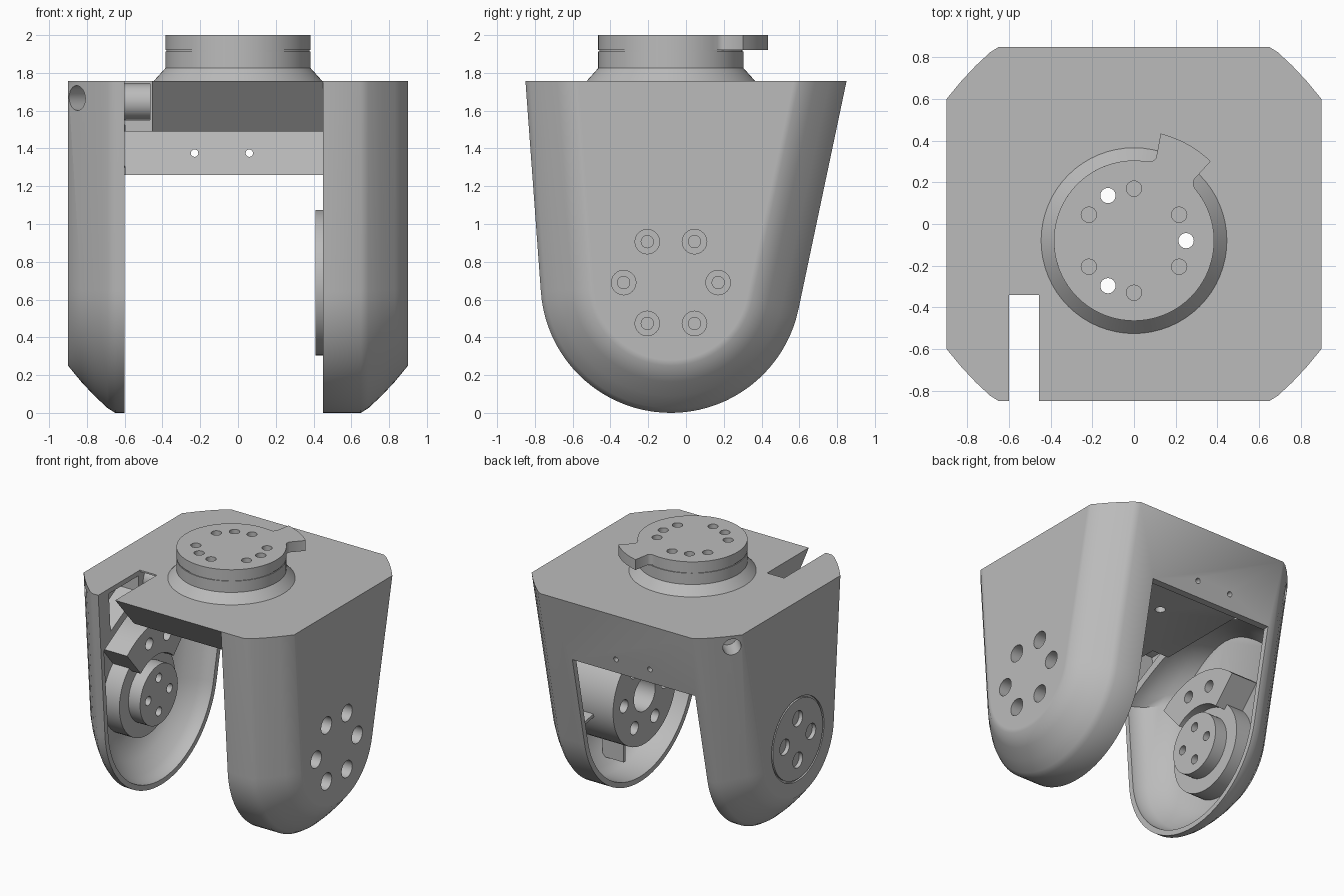
import bpy, bmesh, math
from mathutils import Matrix, Vector

if "Cube" in bpy.data.objects:
    bpy.data.objects.remove(bpy.data.objects["Cube"], do_unlink=True)

grey = bpy.data.materials.new("plain_grey")
grey.use_nodes = True
GREY = (0.5, 0.5, 0.5, 1)
grey.diffuse_color = GREY
grey.node_tree.nodes["Principled BSDF"].inputs["Base Color"].default_value = GREY

HUB_Y, HUB_Z, TOP = -0.08, 0.69, 1.757
parts = []


def make(name, bm, keep=True):
    bmesh.ops.recalc_face_normals(bm, faces=bm.faces)
    mesh = bpy.data.meshes.new(name)
    bm.to_mesh(mesh)
    bm.free()
    ob = bpy.data.objects.new(name, mesh)
    bpy.context.collection.objects.link(ob)
    if keep:
        parts.append(ob)
    else:
        ob.hide_render = True
    return ob


def loft(name, loops, keep=True):
    """Skin closed loops of equal length and cap both ends."""
    bm = bmesh.new()
    rings = [[bm.verts.new(p) for p in loop] for loop in loops]
    n = len(rings[0])
    for a, b in zip(rings, rings[1:]):
        for i in range(n):
            j = (i + 1) % n
            bm.faces.new((a[i], a[j], b[j], b[i]))
    bm.faces.new(rings[0])
    bm.faces.new(rings[-1])
    return make(name, bm, keep)


def prism_x(name, pts, x0, x1, keep=True):
    return loft(name, [[(x, y, z) for y, z in pts] for x in (x0, x1)], keep)


def box(name, lo, hi, keep=True):
    pts = [(lo[1], lo[2]), (hi[1], lo[2]), (hi[1], hi[2]), (lo[1], hi[2])]
    return prism_x(name, pts, lo[0], hi[0], keep)


def rod(name, start, end, r, r2=None, keep=True, n=48):
    a, b = Vector(start), Vector(end)
    turn = (b - a).to_track_quat("Z", "Y").to_matrix().to_4x4()
    bm = bmesh.new()
    bmesh.ops.create_cone(bm, cap_ends=True, segments=n, radius1=r, radius2=r if r2 is None else r2,
                          depth=(b - a).length, matrix=Matrix.Translation((a + b) / 2) @ turn)
    return make(name, bm, keep)


def hub_rod(name, x0, x1, r, dy=0, dz=0, keep=True, n=48):
    y, z = HUB_Y + dy, HUB_Z + dz
    return rod(name, (x0, y, z), (x1, y, z), r, keep=keep, n=n)


def cut(targets, cutter):
    for ob in targets:
        mod = ob.modifiers.new("cut", "BOOLEAN")
        mod.operation, mod.solver, mod.object = "DIFFERENCE", "EXACT", cutter
        bpy.context.view_layer.objects.active = ob
        bpy.ops.object.modifier_apply(modifier=mod.name)
    bpy.data.objects.remove(cutter, do_unlink=True)


def polar(r, deg):
    a = math.radians(deg)
    return r * math.cos(a), r * math.sin(a)


def outline(inset, left, right, top):
    """U-shaped arm profile: straight sides tangent to a round bottom."""
    pts = [(left + inset, top)]
    for i in range(41):
        y, z = polar(HUB_Z - inset, 184 + 164 * i / 40)
        pts.append((HUB_Y + y, HUB_Z + z))
    return pts + [(right - inset, top)]


# Yoke shell with rounded chamfers on both outer sides
steps = [(0.9, 0.28), (0.9, 0.25), (0.83, 0.165), (0.76, 0.09), (0.69, 0.025), (0.65, 0)]
sections = [(-x, i) for x, i in steps] + list(reversed(steps))
yoke = loft("yoke", [[(x, y, z) for y, z in outline(i, -0.85, 0.85, TOP)] for x, i in sections])

# Gap between the arms, leaving the top block, its sloped front and the back wall
cut([yoke], prism_x("gap", [(-1, -0.1), (1, -0.1), (1, 1.26), (0.69, 1.26), (0.74, 1.49),
                            (-0.62, 1.49), (-0.85, TOP), (-1, 1.94)], -0.6, 0.45, False))


# Dished hollow inside each arm, closed by an arch above
def cavity_loop(x, inset):
    pts = outline(inset, -0.82, 0.75, 1.3)
    (y0, _), (y1, _) = pts[-1], pts[0]
    for k in range(1, 16):
        t = k / 16
        pts.append((y0 + (y1 - y0) * t, 1.3 + 0.28 * math.sin(math.pi * t)))
    return [(x, y, z) for y, z in pts]


for name, side, mouth in (("left_hollow", 1, 0.449), ("right_hollow", -1, 0.599)):
    depths = [(mouth, 0.04), (0.64, 0.045), (0.7, 0.08), (0.78, 0.165), (0.86, 0.275)]
    cut([yoke], loft(name, [cavity_loop(side * x, i) for x, i in depths], False))

# Cable notch, side pocket and passage
cut([yoke], box("notch", (-0.6, -0.95, 1.4), (-0.455, -0.34, 1.9), False))
cut([yoke], prism_x("pocket", [(-0.72, 1.72), (-0.36, 1.72), (-0.36, 1.6), (-0.7, 1.42)],
                    -0.77, -0.59, False))
cut([yoke], box("passage", (-0.605, -0.35, 1.55), (-0.465, 0, 1.745), False))
rod("cable_tube", (-0.62, -0.2, 1.648), (-0.45, -0.2, 1.648), 0.095)

# Slanted cable holes on the arm chamfers and small holes in the back wall
for s in (-1, 1):
    cut([yoke], rod("cable_hole", (-0.72, s * 0.52, 1.667), (-0.96, s * 0.76, 1.667), 0.066,
                    keep=False, n=24))
for x in (-0.23, 0.06):
    cut([yoke], rod("back_hole", (x, 0.6, 1.375), (x, 0.95, 1.375), 0.02, keep=False, n=12))

# Turntable on top: cone, collar, groove and flange with a stop lug
cone = rod("turntable_cone", (0, HUB_Y, TOP - 0.01), (0, HUB_Y, 1.825), 0.455, 0.385, n=64)
collar = rod("turntable_collar", (0, HUB_Y, 1.82), (0, HUB_Y, 1.912), 0.385, n=64)
neck = rod("turntable_neck", (0, HUB_Y, 1.9), (0, HUB_Y, 1.93), 0.379, n=64)
rim = [polar(0.385, a) for a in range(80, 403, 5)]
rim += [polar(r, a) for r, a in ((0.39, 43), (0.41, 45.5), (0.53, 46))]
rim += [polar(0.53, a) for a in range(50, 76, 5)]
rim += [polar(r, a) for r, a in ((0.53, 76), (0.41, 75), (0.39, 77))]
flange = loft("turntable_flange", [[(x, y + HUB_Y, z) for x, y in rim] for z in (1.92, 2.0)])
for a in (0, 120, 240, 30, 90, 150, 210, 270, 330):
    x, y = polar(0.25, a)
    through = a in (0, 120, 240)
    stack = [flange, neck, collar] + ([cone, yoke] if through else [])
    cut(stack, rod("bolt_hole", (x, y + HUB_Y, 1.3 if through else 1.87), (x, y + HUB_Y, 2.1),
                   0.037, keep=False, n=16))

# Left arm: motor hub inside, ribs, and bolt holes outside
motor = hub_rod("motor_hub", 0.41, 0.88, 0.385, n=64)
cut([motor], hub_rod("motor_bore", 0.3, 0.6, 0.13, keep=False))
for a in range(0, 360, 60):
    dy, dz = polar(0.25, a)
    cut([yoke, motor], hub_rod("arm_bolt_hole", 0.81, 1, 0.065, dy, dz, False, 24))
    hub_rod("arm_bolt", 0.8, 0.83, 0.035, dy, dz, n=16)
    cut([motor], hub_rod("motor_hole", 0.3, 0.5, 0.05, dy, dz, False, 20))
for a in (190, 270, 350):
    (y0, z0), (y1, z1), (ny, nz) = polar(0.37, a), polar(0.57, a), polar(0.012, a + 90)
    prism_x("motor_rib", [(HUB_Y + y + s * ny, HUB_Z + z + s * nz)
                          for y, z, s in ((y0, z0, 1), (y1, z1, 1), (y1, z1, -1), (y0, z0, -1))],
            0.58, 0.76)

# Right arm: grooved outer cover with four holes
cut([yoke], hub_rod("cover_seat", -1, -0.885, 0.32, keep=False, n=64))
cover = hub_rod("outer_cover", -0.9, -0.84, 0.306, n=64)
for a in range(0, 360, 90):
    dy, dz = polar(0.16, a)
    cut([cover, yoke], hub_rod("cover_hole", -1, -0.85, 0.06, dy, dz, False, 24))

# Right arm: stepped pivot and stop lug inside
hub_rod("pivot_base", -0.87, -0.72, 0.34)
pivot = hub_rod("pivot", -0.82, -0.62, 0.23)
for a in range(0, 360, 90):
    dy, dz = polar(0.13, a)
    cut([pivot], hub_rod("pivot_hole", -0.68, -0.5, 0.035, dy, dz, False, 16))
arc = range(46, 131, 7)
lug_pts = [polar(0.56, a) for a in arc] + [polar(0.3, a) for a in reversed(arc)]
lug = prism_x("pivot_lug", [(HUB_Y + y, HUB_Z + z) for y, z in lug_pts], -0.865, -0.64)
for a in (72, 102):
    dy, dz = polar(0.43, a)
    cut([lug], hub_rod("lug_hole", -0.7, -0.5, 0.045, dy, dz, False, 16))

# Finish: one colour, smooth curves with crisp edges
bpy.ops.object.select_all(action="DESELECT")
for ob in parts:
    ob.data.materials.clear()
    ob.data.materials.append(grey)
    ob.select_set(True)
bpy.context.view_layer.objects.active = yoke
bpy.ops.object.shade_smooth_by_angle(angle=math.radians(42))
